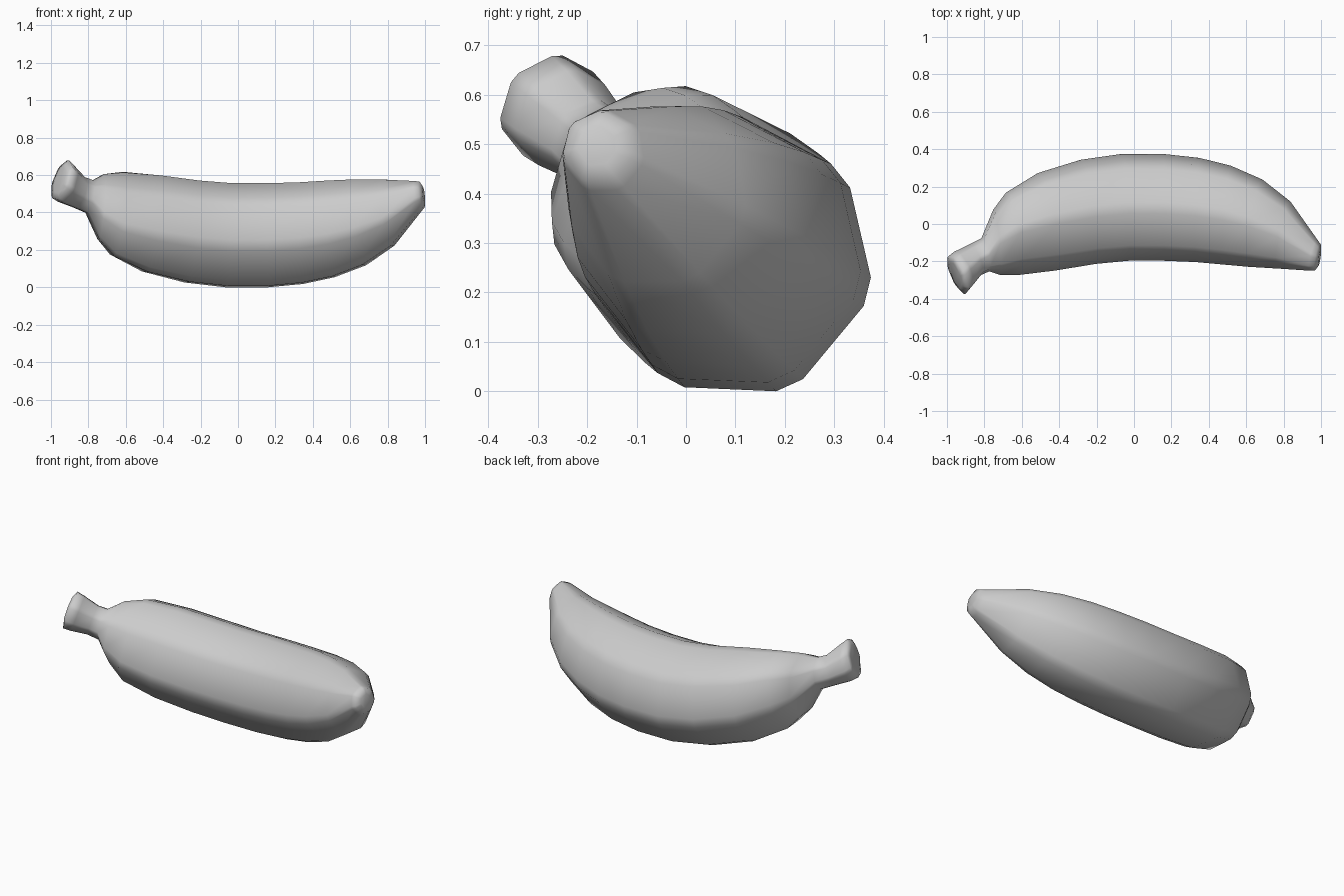
import bpy, bmesh
from math import atan2, sin, cos, pi

if "Cube" in bpy.data.objects:
    bpy.data.objects.remove(bpy.data.objects["Cube"])

# Seven-ridged cross-section: (u from outer -1 to inner, half width v), mirrored
half = [(1.5, 0.0), (1.02, 0.226), (-0.13, 0.282), (-1.0, 0.13)]
corners = half + [(u, -v) for u, v in reversed(half[1:])]
N = len(corners)
section = []
for i, (u, v) in enumerate(corners):
    for j in (i - 1, (i + 1) % N):          # cut every corner for a soft ridge
        pu, pv = corners[j]
        section.append((u + (pu - u) * 0.13, v + (pv - v) * 0.13))

# Stations: outer x, outer depth, inner x, inner depth, width scale, roundness
stations = [
    (-0.985, 0.515, -0.92, 0.65, 0, 1),      # stem end
    (-1.0, 0.482, -0.885, 0.675, 0, 1),
    (-0.97, 0.45, -0.855, 0.63, 0, 1),
    (-0.89, 0.395, -0.805, 0.55, 0, 1),
    (-0.82, 0.35, -0.765, 0.525, 0, 1),      # neck
    (-0.755, 0.19, -0.715, 0.47, 0.7, 0.2),
    (-0.69, 0.1, -0.61, 0.42, 0.9, 0.03),
    (-0.52, -0.03, -0.42, 0.37, 0.98, 0),
    (-0.29, -0.122, -0.21, 0.32, 1, 0),
    (-0.07, -0.163, -0.03, 0.297, 1, 0),
    (0.16, -0.163, 0.16, 0.297, 1, 0),
    (0.35, -0.138, 0.33, 0.31, 0.98, 0),
    (0.52, -0.087, 0.48, 0.335, 0.94, 0),
    (0.69, 0.0, 0.62, 0.368, 0.85, 0),
    (0.84, 0.135, 0.77, 0.415, 0.68, 0.05),
    (0.985, 0.36, 0.935, 0.52, 0.3, 0.9),    # blossom end
    (1.0, 0.385, 0.962, 0.525, 0, 1),
    (1.0, 0.42, 0.985, 0.5, 0, 1),
]


def ring(bm, xo, do, xi, di, s, b):
    """One closed section, placed in the tilted plane of the bend."""
    r = ((xi - xo) ** 2 + (di - do) ** 2) ** 0.5 / 2
    verts = []
    for u, v in section:
        a = atan2(v / 0.28, (u - 0.25) / 1.25)
        uu = u * (1 - b) + cos(a) * b
        e = 0.27 + v * s * (1 - b) + sin(a) * r * b
        x = (xo + xi) / 2 + uu * (xi - xo) / 2
        d = (do + di) / 2 + uu * (di - do) / 2
        verts.append(bm.verts.new((x, -0.77 * d + 0.64 * e, 0.64 * d + 0.77 * e)))
    return verts


# Loft the rings into the fruit
bm = bmesh.new()
rings = [ring(bm, *st) for st in stations]
for a, b in zip(rings, rings[1:]):
    for i in range(2 * N):
        j = (i + 1) % (2 * N)
        bm.faces.new((a[i], a[j], b[j], b[i]))
bm.faces.new(rings[0])
bm.faces.new(rings[-1])
bmesh.ops.recalc_face_normals(bm, faces=bm.faces)
low = min(v.co.z for v in bm.verts)
bmesh.ops.translate(bm, verts=bm.verts, vec=(0, 0, -low))
mesh = bpy.data.meshes.new("banana")
bm.to_mesh(mesh)
bm.free()
mesh.polygons.foreach_set("use_smooth", [True] * len(mesh.polygons))
banana = bpy.data.objects.new("banana", mesh)
bpy.context.collection.objects.link(banana)
